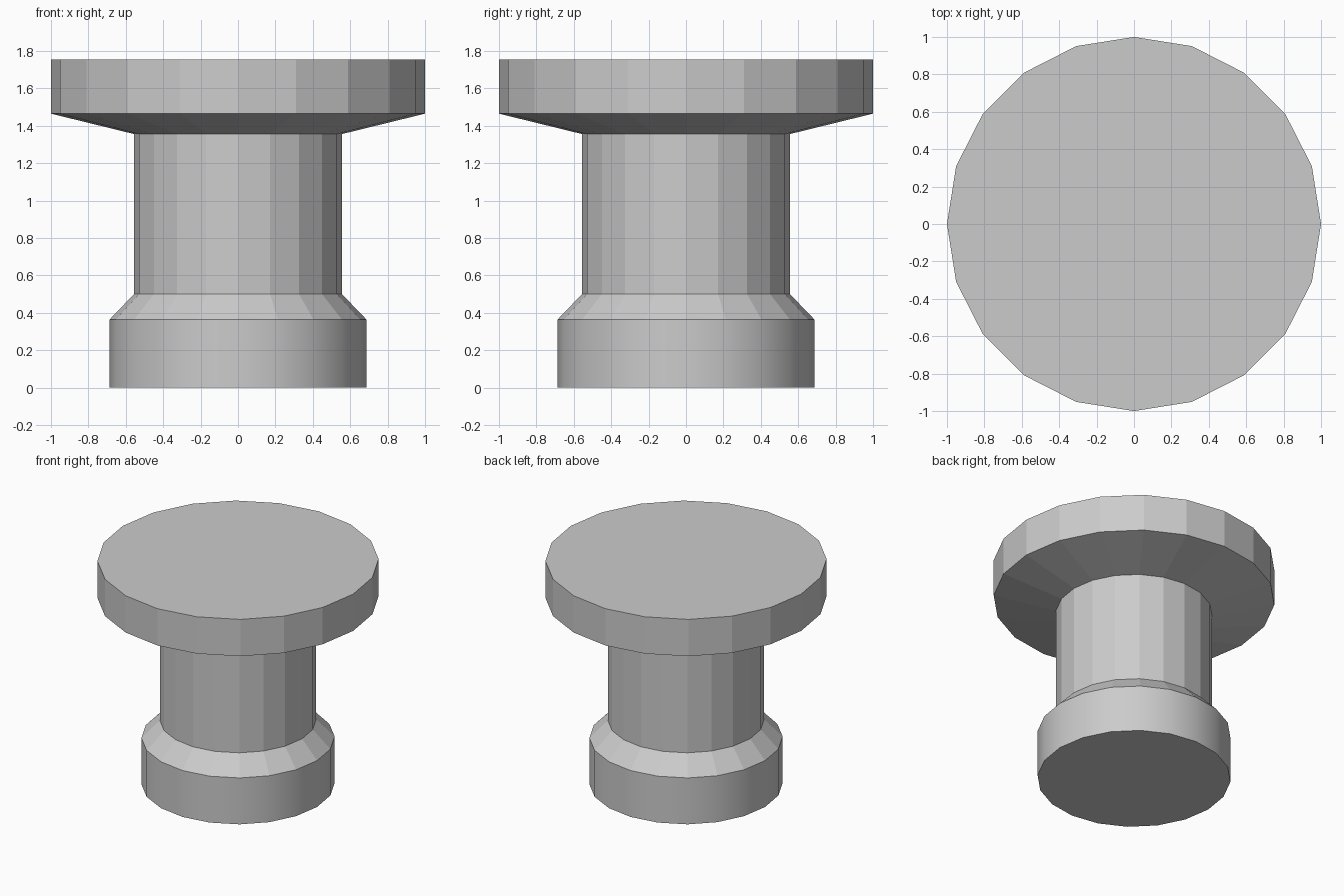
import bpy, bmesh, math

if "Cube" in bpy.data.objects:
    bpy.data.objects.remove(bpy.data.objects["Cube"])

SIDES = 20
# Half profile (radius, height) from foot to table top
PROFILE = [(0.687, 0), (0.687, 0.364), (0.556, 0.50),
           (0.556, 1.356), (1.0, 1.465), (1.0, 1.754)]

bm = bmesh.new()

# Rings of vertices around the axis
rings = []
for r, z in PROFILE:
    rings.append([bm.verts.new((r * math.cos(math.tau * i / SIDES),
                                r * math.sin(math.tau * i / SIDES), z))
                  for i in range(SIDES)])

# Side bands: only the foot's wall is smooth, the rest is faceted
for band, (low, high) in enumerate(zip(rings, rings[1:])):
    for i in range(SIDES):
        j = (i + 1) % SIDES
        face = bm.faces.new((low[i], low[j], high[j], high[i]))
        face.smooth = band == 0

# Flat underside and top
bm.faces.new(rings[0][::-1])
bm.faces.new(rings[-1])

mesh = bpy.data.meshes.new("pedestal")
bm.to_mesh(mesh)
bm.free()
bpy.context.collection.objects.link(bpy.data.objects.new("pedestal", mesh))
